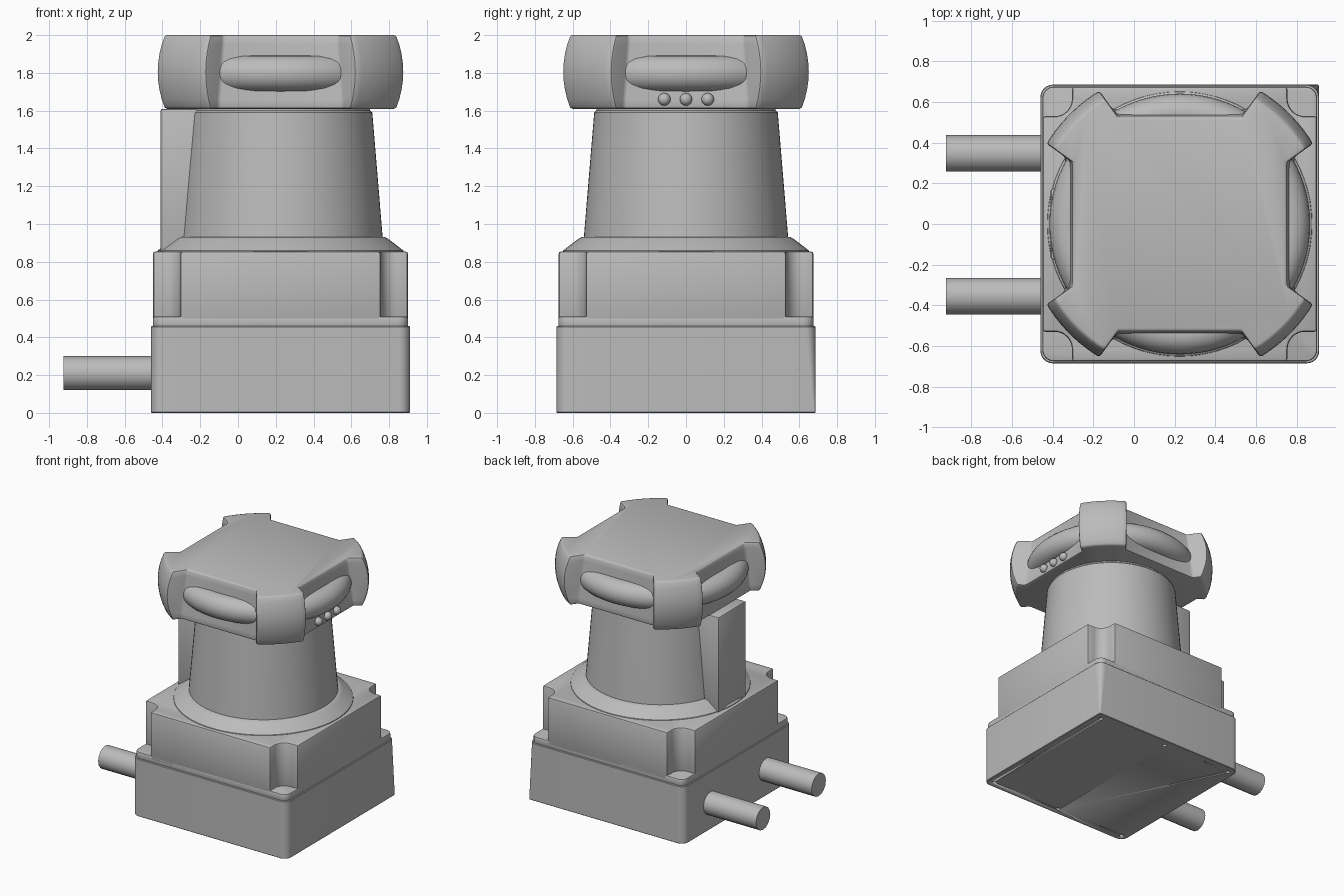
import bpy, bmesh
from math import sin, cos, pi, radians, sqrt, atan2
from mathutils import Matrix, Vector

if "Cube" in bpy.data.objects:
    bpy.data.objects.remove(bpy.data.objects["Cube"], do_unlink=True)

AXIS_X = 0.225  # centre line of housing and wheel

grey = bpy.data.materials.new("plain_grey")
grey.use_nodes = True
grey.diffuse_color = (0.5, 0.5, 0.5, 1)
for node in grey.node_tree.nodes:
    if node.type == "BSDF_PRINCIPLED":
        node.inputs["Base Color"].default_value = (0.5, 0.5, 0.5, 1)


def finish(bm, name, bevel=0.0, segments=2):
    """Bevel sharp edges, then turn the bmesh into a smooth shaded object."""
    bmesh.ops.recalc_face_normals(bm, faces=bm.faces)
    if bevel:
        sharp = [e for e in bm.edges if e.calc_face_angle(0) > radians(30)]
        bmesh.ops.bevel(bm, geom=sharp, offset=bevel, segments=segments,
                        profile=0.5, affect="EDGES", clamp_overlap=True)
    mesh = bpy.data.meshes.new(name)
    bm.to_mesh(mesh)
    bm.free()
    mesh.materials.append(grey)
    ob = bpy.data.objects.new(name, mesh)
    bpy.context.collection.objects.link(ob)
    ob.location.x = AXIS_X
    for other in bpy.context.selected_objects:
        other.select_set(False)
    bpy.context.view_layer.objects.active = ob
    ob.select_set(True)
    bpy.ops.object.shade_smooth_by_angle(angle=radians(35))
    return ob


def loft(name, layers, bevel=0.0, segments=2):
    """Skin a stack of (z, outline) layers and cap both ends."""
    bm = bmesh.new()
    rings = [[bm.verts.new((x, y, z)) for x, y in pts] for z, pts in layers]
    n = len(rings[0])
    for low, high in zip(rings, rings[1:]):
        for i in range(n):
            j = (i + 1) % n
            bm.faces.new((low[i], low[j], high[j], high[i]))
    bm.faces.new(rings[0][::-1])
    bm.faces.new(rings[-1])
    return finish(bm, name, bevel, segments)


def circle(r, n=72):
    return [(r * cos(2 * pi * i / n), r * sin(2 * pi * i / n)) for i in range(n)]


def quarter_turns(points):
    out = []
    for q in range(4):
        c, s = round(cos(q * pi / 2)), round(sin(q * pi / 2))
        out += [(c * x - s * y, s * x + c * y) for x, y in points]
    return out


def rounded_square(half, r, first_r=None, n=6):
    """Square outline; first_r is the radius of the +x +y corner."""
    out = []
    for q in range(4):
        rad = first_r if q == 0 and first_r else r
        c, s = round(cos(q * pi / 2)), round(sin(q * pi / 2))
        for i in range(n + 1):
            a = pi / 2 * i / n
            x = half - rad + rad * cos(a)
            y = half - rad + rad * sin(a)
            out.append((c * x - s * y, s * x + c * y))
    return out


def pocketed_square(half, inner, r, n=8):
    """Square outline with a rounded pocket taken out of each corner."""
    corner = [(half, inner)]
    for i in range(n + 1):
        a = pi / 2 * i / n
        corner.append((inner + r - r * sin(a), inner + r - r * cos(a)))
    corner.append((inner, half))
    return quarter_turns(corner)


def wheel_outline(wall, radius, n=9):
    """Four lobes on a circle, with flat-floored notches between them."""
    p = Vector((wall, 0.305 + (wall - 0.53) * 0.72))
    d = Vector((0.812, 0.584)).normalized()
    b = p.dot(d)
    tip = p + d * (-b + sqrt(b * b - p.length_squared + radius ** 2))
    a0 = atan2(tip.y, tip.x)
    lobe = [tuple(p)]
    for i in range(n + 1):
        a = a0 + (pi / 2 - 2 * a0) * i / n
        lobe.append((radius * cos(a), radius * sin(a)))
    lobe.append((p.y, p.x))
    return quarter_turns(lobe)


# Base box, one corner sharpening towards the floor
base = loft("base_box", [(0, rounded_square(0.685, 0.06, 0.008)),
                         (0.46, rounded_square(0.685, 0.06))], 0.004, 1)

# Screw holes under the base
bm = bmesh.new()
for x in (-0.625, 0, 0.625):
    for y in (-0.625, 0.625):
        bmesh.ops.create_cone(bm, cap_ends=True, segments=16, radius1=0.016,
                              radius2=0.016, depth=0.1,
                              matrix=Matrix.Translation((x, y, 0)))
holes = finish(bm, "screw_hole_cutter")
holes.hide_render = True
holes.hide_viewport = True
cut = base.modifiers.new("screw_holes", "BOOLEAN")
cut.operation = "DIFFERENCE"
cut.solver = "EXACT"
cut.object = holes

# Housing: low collar, then body with corner pockets
loft("housing_collar", [(z, rounded_square(0.675, 0.055)) for z in (0.45, 0.51)],
     0.01)
loft("housing_body", [(z, pocketed_square(0.675, 0.53, 0.085))
                      for z in (0.47, 0.855)], 0.014)

# Sloped flange and tapered neck
loft("flange", [(0.84, circle(0.655)), (0.86, circle(0.65)),
                (0.92, circle(0.572)), (0.93, circle(0.555))])
loft("neck", [(0.9, circle(0.543)), (0.94, circle(0.54)), (1.59, circle(0.486)),
              (1.6, circle(0.475)), (1.64, circle(0.475))])

# Upright block on the side of the neck
bm = bmesh.new()
bmesh.ops.create_cube(bm, size=1, matrix=Matrix.Translation((-0.46, 0, 1.225))
                      @ Matrix.Diagonal((0.35, 0.35, 0.77, 1)))
finish(bm, "side_block", 0.012)

# Hand wheel with bulging lobes
layers = []
STEPS = 8
for i in range(STEPS + 1):
    t = i / STEPS
    bulge = 0.718 + 0.047 * (1 - (2 * t - 1) ** 2)
    layers.append((1.61 + 0.39 * t, wheel_outline(0.565 - 0.04 * t, bulge)))
loft("hand_wheel", layers, 0.013)

# Round grip ring showing in the notches
bm = bmesh.new()
U, V = 80, 20
ring = [[bm.verts.new(((0.545 + 0.096 * cos(2 * pi * j / V)) * cos(2 * pi * i / U),
                       (0.545 + 0.096 * cos(2 * pi * j / V)) * sin(2 * pi * i / U),
                       1.797 + 0.096 * sin(2 * pi * j / V)))
         for j in range(V)] for i in range(U)]
for i in range(U):
    for j in range(V):
        k, m = (i + 1) % U, (j + 1) % V
        bm.faces.new((ring[i][j], ring[k][j], ring[k][m], ring[i][m]))
finish(bm, "grip_ring")

# Three small studs below the grip
for i, y in enumerate((-0.115, 0, 0.115)):
    bm = bmesh.new()
    bmesh.ops.create_uvsphere(bm, u_segments=20, v_segments=12, radius=0.033,
                              matrix=Matrix.Translation((0.565, y, 1.66)))
    finish(bm, f"stud_{i + 1}")

# Two cables leaving the base
for name, y in (("back_cable", 0.347), ("front_cable", -0.355)):
    bm = bmesh.new()
    bmesh.ops.create_cone(bm, cap_ends=True, segments=16, radius1=0.09,
                          radius2=0.09, depth=0.5,
                          matrix=Matrix.Translation((-0.9, y, 0.21))
                          @ Matrix.Rotation(pi / 2, 4, "Y"))
    finish(bm, name)
